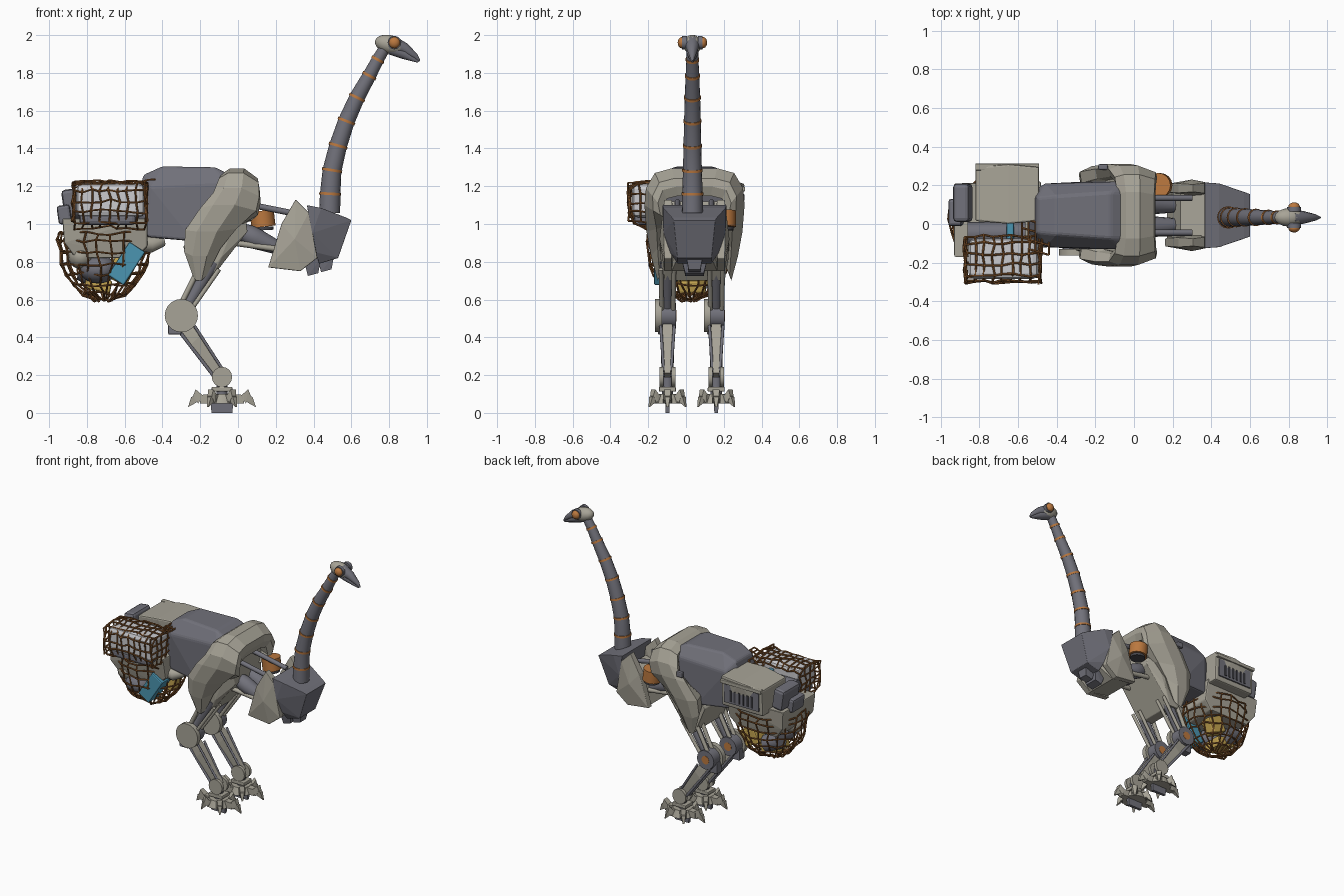
import bpy, bmesh, math, random
from mathutils import Vector, Matrix

if "Cube" in bpy.data.objects:
    bpy.data.objects.remove(bpy.data.objects["Cube"])
random.seed(4)
YC, NY = 0.045, 0.034  # centre lines of body and neck

def material(name, *rgb):
    m = bpy.data.materials.new(name)
    m.diffuse_color = (*rgb, 1)
    m.use_nodes = True
    m.node_tree.nodes["Principled BSDF"].inputs["Base Color"].default_value = m.diffuse_color
    return m

BEIGE = material("warm beige", 0.39, 0.37, 0.31)
GREY = material("slate grey", 0.165, 0.165, 0.195)
DARK = material("dark grey", 0.06, 0.06, 0.07)
ORANGE = material("burnt orange", 0.5, 0.19, 0.05)
BROWN = material("rope brown", 0.25, 0.1, 0.028)
PALE = material("pale parcel", 0.6, 0.6, 0.62)
BLUE = material("blue", 0.07, 0.3, 0.44)
YELLOW = material("yellow", 0.55, 0.37, 0.08)

def add(name, bm, mat, bevel=0, smooth=False):
    bmesh.ops.recalc_face_normals(bm, faces=bm.faces[:])
    me = bpy.data.meshes.new(name)
    bm.to_mesh(me)
    bm.free()
    ob = bpy.data.objects.new(name, me)
    bpy.context.collection.objects.link(ob)
    me.materials.append(mat)
    if bevel:
        mod = ob.modifiers.new("bevel", "BEVEL")
        mod.width, mod.segments, mod.angle_limit = bevel, 2, math.radians(25)
    if smooth:
        bpy.context.view_layer.objects.active = ob
        ob.select_set(True)
        bpy.ops.object.shade_smooth_by_angle(angle=math.radians(50))
        ob.select_set(False)
    return ob

def hull(name, pts, mat, yc=YC, bevel=0):
    """Convex solid from (x, half width, z) points mirrored about yc."""
    bm = bmesh.new()
    for x, h, z in pts:
        for s in (-1, 1):
            bm.verts.new((x, yc + s * h, z))
    bmesh.ops.convex_hull(bm, input=bm.verts[:])
    bmesh.ops.delete(bm, geom=[v for v in bm.verts if not v.link_faces], context='VERTS')
    bmesh.ops.dissolve_limit(bm, angle_limit=0.03, verts=bm.verts[:], edges=bm.edges[:])
    return add(name, bm, mat, bevel)

def place(c, size, tilt):
    return Matrix.Translation(c) @ Matrix.Rotation(math.radians(tilt), 4, 'Y') @ Matrix.Diagonal((*size, 1))

def box(name, c, size, mat, tilt=0, bevel=0):
    bm = bmesh.new()
    bmesh.ops.create_cube(bm, size=1, matrix=place(c, size, tilt))
    return add(name, bm, mat, bevel)

def ball(name, c, rad, mat, tilt=0):
    bm = bmesh.new()
    bmesh.ops.create_uvsphere(bm, u_segments=16, v_segments=10, radius=1, matrix=place(c, rad, tilt))
    return add(name, bm, mat, smooth=True)

def loft(bm, rings):
    for a, b in zip(rings, rings[1:]):
        for k in range(len(a)):
            bm.faces.new((a[k], a[k - 1], b[k - 1], b[k]))
    bm.faces.new(rings[0])
    bm.faces.new(rings[-1])

def sweep(bm, pts, radii, n):
    pts, rings = [Vector(p) for p in pts], []
    for i, p in enumerate(pts):
        q = (pts[min(i + 1, len(pts) - 1)] - pts[max(i - 1, 0)]).to_track_quat('Z', 'Y')
        rings.append([bm.verts.new(p + q @ Vector((radii[i] * math.cos(t), radii[i] * math.sin(t), 0)))
                      for t in (2 * math.pi * k / n for k in range(n))])
    loft(bm, rings)

def tube(name, pts, radii, mat, n=12):
    bm = bmesh.new()
    sweep(bm, pts, radii, n)
    return add(name, bm, mat, smooth=True)

def rod(name, a, b, r, mat, r2=None, n=12):
    return tube(name, [a, b], [r, r2 or r], mat, n)

def rope_grid(name, grid, r=0.0055):
    """Ropes along every row and column of a grid of points."""
    bm = bmesh.new()
    for line in grid + [list(col) for col in zip(*grid)]:
        for a, b in zip(line, line[1:]):
            sweep(bm, [a, b], [r, r], 6)
    return add(name, bm, BROWN, smooth=True)

def loose(x, y, z, d=.009):
    return Vector([v + random.uniform(-d, d) for v in (x, y, z)])

# Neck with orange bands
neck = [Vector((x, NY, z)) for x, z in ((.485, 1.06), (.488, 1.16), (.498, 1.285), (.53, 1.415), (.574, 1.545),
                                        (.63, 1.67), (.695, 1.785), (.74, 1.87), (.785, 1.945))]
nrad = [0.056, 0.054, 0.05, 0.047, 0.044, 0.041, 0.036, 0.032, 0.03]
tube("neck", neck, nrad, GREY, 16)
for i in range(1, 8):
    d = (neck[i + 1] - neck[i - 1]).normalized() * 0.007
    rod("neck_band", neck[i] - d, neck[i] + d, nrad[i] + 0.004, ORANGE, n=16)
# Head, beak and eyes
ball("head", (0.805, NY, 1.95), (0.082, 0.048, 0.049), BEIGE, 15)
tube("upper_beak", [(.82, NY, 1.955), (.88, NY, 1.93), (.94, NY, 1.888), (.962, NY, 1.862)],
     [0.042, 0.032, 0.016, 0.005], GREY, 10)
tube("lower_beak", [(.81, NY, 1.93), (.88, NY, 1.9), (.955, NY, 1.86)], [0.036, 0.029, 0.007], GREY, 10)
for s in (-1, 1):
    rod("eye_rim", (0.828, NY + s * .03, 1.96), (0.828, NY + s * .054, 1.96), 0.036, GREY)
    ball("eye", (0.828, NY + s * .055, 1.96), (0.03, 0.023, 0.03), ORANGE)
# Chest armour
hull("chest_front", [(.365, .17, 1.1), (.39, .165, .95), (.44, .165, 1.085), (.60, .11, 1.02), (.57, .12, 1.035),
                     (.53, .09, .82), (.43, .09, .79), (.41, .13, .85)], GREY, bevel=.006)
for s in (-1, 1):
    hull("chest_side", [(.305, .02, 1.13), (.23, .025, 1.0), (.16, .02, .77), (.33, .02, .75),
                        (.42, .02, .82), (.375, .028, 1.06), (.3, .045, .92)], BEIGE, YC + s * .14, .004)
hull("chest_floor", [(.24, .12, .98), (.17, .12, .78), (.33, .12, .75), (.42, .09, .82), (.37, .12, 1.0)], BEIGE)
for x, z, h in ((.38, .76, .07), (.45, .78, .045)):
    hull("throat_plate", [(x - .04, h, z + .08), (x + .06, h, z + .06), (x + .045, h * .7, z - .02),
                          (x - .01, h * .7, z - .035)], GREY)
# Links between chest and body
for s in (-1, 1):
    rod("upper_link", (.0, YC + s * .09, 1.115), (.3, YC + s * .09, 1.055), .016, GREY)
    rod("lower_link", (-.02, YC + s * .1, .9), (.26, YC + s * .09, .86), .016, BEIGE)
    tube("link_sleeve", [(.0, YC + s * .06, .97), (.06, YC + s * .06, .94), (.1, YC + s * .06, .92),
                         (.22, YC + s * .05, .87)], [.04, .055, .055, .035], GREY)
rod("orange_canister", (.135, .2, .985), (.125, .2, 1.07), .064, ORANGE, n=16)
rod("canister_base", (.136, .2, .967), (.135, .2, .985), .052, DARK, n=16)
# Body: back hull, belly and arched shoulder shell
hull("back_hull", [(-.40, .10, 1.305), (-.12, .12, 1.30), (-.02, .12, 1.25), (-.50, .09, 1.26), (-.52, .13, 1.13),
                   (-.46, .165, 1.2), (-.06, .175, 1.22), (-.55, .08, 1.08), (-.48, .14, .93), (-.25, .175, .91),
                   (-.1, .175, .96)], GREY, bevel=.012)
hull("belly", [(.05, .15, .96), (-.09, .18, .82), (-.15, .16, .70), (-.22, .16, .70), (-.29, .15, .88),
               (-.1, .19, 1.1), (.03, .18, 1.12)], BEIGE, bevel=.005)
side = [(.195, .70, -.235, -.165), (.23, .83, -.285, -.085), (.254, .96, -.28, .0), (.265, 1.1, -.2, .105),
        (.257, 1.19, -.13, .12), (.21, 1.27, -.1, .115), (.12, 1.295, -.085, .11)]
bm, rings = bmesh.new(), []
for h, z, x0, x1 in [(-h, z, a, b) for h, z, a, b in side] + side[::-1]:
    inward, w, ring = (Vector((h * .4, 1.0)) - Vector((h, z))).normalized(), x1 - x0, []
    for f, d in ((.03, .09), (0, .03), (.22, 0), (.6, 0), (.97, .055), (1, .1), (.9, .15)):
        q = Vector((h, z)) + inward * d * min(1, w / .18 + .1)
        ring.append(bm.verts.new((x0 + f * w, YC + q.x, max(q.y, .7))))
    rings.append(ring)
loft(bm, rings)
add("shoulder_shell", bm, BEIGE)
box("shell_hook", (-.16, YC + .25, 1.14), (.05, .03, .04), GREY, 0, .008)
# Legs, identical on both sides
toe_parts = (("toe", [(.04, .024, .1), (.13, .022, .095), (.13, .022, .05), (.04, .024, .05)]),
             ("toe_guard", [(.11, .024, .09), (.155, .018, .125), (.17, .014, .09), (.14, .02, .05)]),
             ("claw", [(.14, .018, .09), (.18, .014, .085), (.2, .005, .03), (.15, .014, .055)]))
for y in (-.098, .16):
    rod("thigh", (-.13, y, .80), (-.30, y, .51), .04, GREY, .028)
    for s in (-1, 1):
        rod("thigh_strut", (-.20, y + s * .03, .78), (-.325, y + s * .025, .53), .014, BEIGE)
        rod("thigh_rail", (-.10, y + s * .035, .76), (-.26, y + s * .03, .53), .012, BEIGE)
        rod("shin_piston", (-.34, y + s * .03, .47), (-.125, y + s * .022, .19), .009, GREY)
        rod("shin_rail", (-.23, y + s * .036, .46), (-.075, y + s * .02, .22), .008, GREY)
        rod("ankle_disc", (-.085, y + s * .02, .19), (-.085, y + s * .042, .19), .054, BEIGE, n=16)
    rod("knee_disc", (-.30, y - .065, .515), (-.30, y - .03, .515), .088, BEIGE, n=20)
    rod("knee_axle", (-.30, y - .03, .515), (-.30, y + .045, .515), .068, GREY, n=16)
    rod("knee_cap", (-.30, y + .04, .515), (-.30, y + .047, .515), .03, ORANGE)
    box("knee_block", (-.335, y - .02, .455), (.07, .06, .08), GREY, 0, .006)
    hull("shin", [(-.335, .022, .47), (-.265, .022, .49), (-.2, .032, .41), (-.25, .032, .36),
                  (-.06, .016, .21), (-.115, .016, .19)], BEIGE, y)
    rod("ankle_post", (-.085, y, .19), (-.085, y, .06), .03, GREY)
    box("foot_bracket", (-.085, y, .125), (.11, .09, .025), BEIGE, 0, .005)
    rod("foot_hub", (-.085, y, .05), (-.085, y, .1), .085, BEIGE, .065)
    hull("sole_runner", [(-.145, .012, .05), (-.025, .012, .05), (-.14, .01, 0), (-.03, .01, 0)], GREY, y)
    for ang, k in ((0, .9), (180, .9), (52, .62), (128, .62), (232, .62), (308, .62)):
        for tag, pts in toe_parts:
            ob = hull(tag, [(x * k, h, z) for x, h, z in pts], BEIGE, 0)
            ob.matrix_world = Matrix.Translation((-.085, y, 0)) @ Matrix.Rotation(math.radians(ang), 4, 'Z')
# Cargo bin and radio crate with vented face
hull("cargo_bin", [(-.93, .19, 1.03), (-.48, .2, 1.03), (-.92, .18, .9), (-.86, .16, .82), (-.54, .16, .82),
                   (-.48, .17, .88)], BEIGE, .02, .008)
tube("carrier_tube", [(-.4, -.05, .91), (-.46, -.08, .89), (-.56, -.08, .9)], [.03, .042, .04], BEIGE)
hull("radio_crate", [(-.82, .13, 1.0), (-.49, .13, 1.0), (-.82, .14, 1.19), (-.49, .14, 1.22),
                     (-.65, .155, 1.215)], BEIGE, .155, .01)
box("radio_panel", (-.655, .293, 1.1), (.28, .012, .13), GREY)
for i in range(6):
    box("radio_slat", (-.74 + i * .034, .3, 1.09), (.014, .008, .08), DARK)
box("radio_visor", (-.655, .295, 1.185), (.33, .035, .025), BEIGE, 0, .004)
# Packed bundles beside the crate
box("rear_pack", (-.885, .11, 1.11), (.085, .2, .15), GREY, -8, .02)
box("rear_pouch", (-.92, .06, 1.05), (.07, .14, .1), GREY, -8, .015)
rod("bed_roll", (-.86, -.05, 1.09), (-.56, -.05, 1.09), .06, GREY)
box("blue_pack", (-.64, -.04, 1.12), (.04, .09, .1), BLUE, 0, .008)
# Netted parcel on the near side: draped net plus two end pieces
box("pale_parcel", (-.675, -.18, 1.125), (.36, .21, .18), PALE, 0, .03)
box("parcel_base", (-.69, -.19, 1.025), (.3, .17, .06), GREY, 0, .02)
drape = ((-.06, 1.2), (-.1, 1.225), (-.155, 1.228), (-.21, 1.227), (-.265, 1.22), (-.298, 1.18), (-.302, 1.125),
         (-.298, 1.07), (-.27, 1.01), (-.2, .985))
rope_grid("parcel_net", [[loose(-.87 + .0475 * i, y, z - .008 * abs(i - 4) / 4) for y, z in drape] for i in range(9)])
for x in (-.872, -.487):
    rope_grid("parcel_net_end", [[loose(x, -.3 + .055 * i, 1.01 + .05 * j) for j in range(5)] for i in range(5)])
rope_grid("hull_net", [[(-.58 + .035 * j, -.12 + .05 * i - .01 * j, 1.18 + .03 * j - .004 * j * j) for j in range(5)]
                       for i in range(4)])
# Hanging net with goods
box("blue_box", (-.59, -.11, .79), (.1, .12, .21), BLUE, 33, .008)
box("yellow_box", (-.74, .03, .68), (.14, .15, .07), YELLOW, 12, .012)
box("yellow_crate", (-.62, .11, .75), (.12, .09, .12), YELLOW, 25, .01)
ball("grey_sack", (-.74, -.07, .76), (.1, .1, .075), GREY)
rod("grey_jar", (-.83, .09, .76), (-.72, .1, .71), .06, GREY)
ball("beige_sack", (-.83, -.07, .83), (.07, .09, .07), BEIGE)
turns = [(math.cos(2 * math.pi * j / 22), math.sin(2 * math.pi * j / 22)) for j in range(22)]
bag = [[loose(-.705 + .248 * w * c, .02 + .22 * w * s, z, .011) for c, s in turns]
       for w, z in ((.18, .6), (.46, .63), (.68, .68), (.83, .735), (.93, .79), (.98, .85), (1, .91), (.98, .95))]
rope_grid("hanging_net", [row + row[:1] for row in bag])
